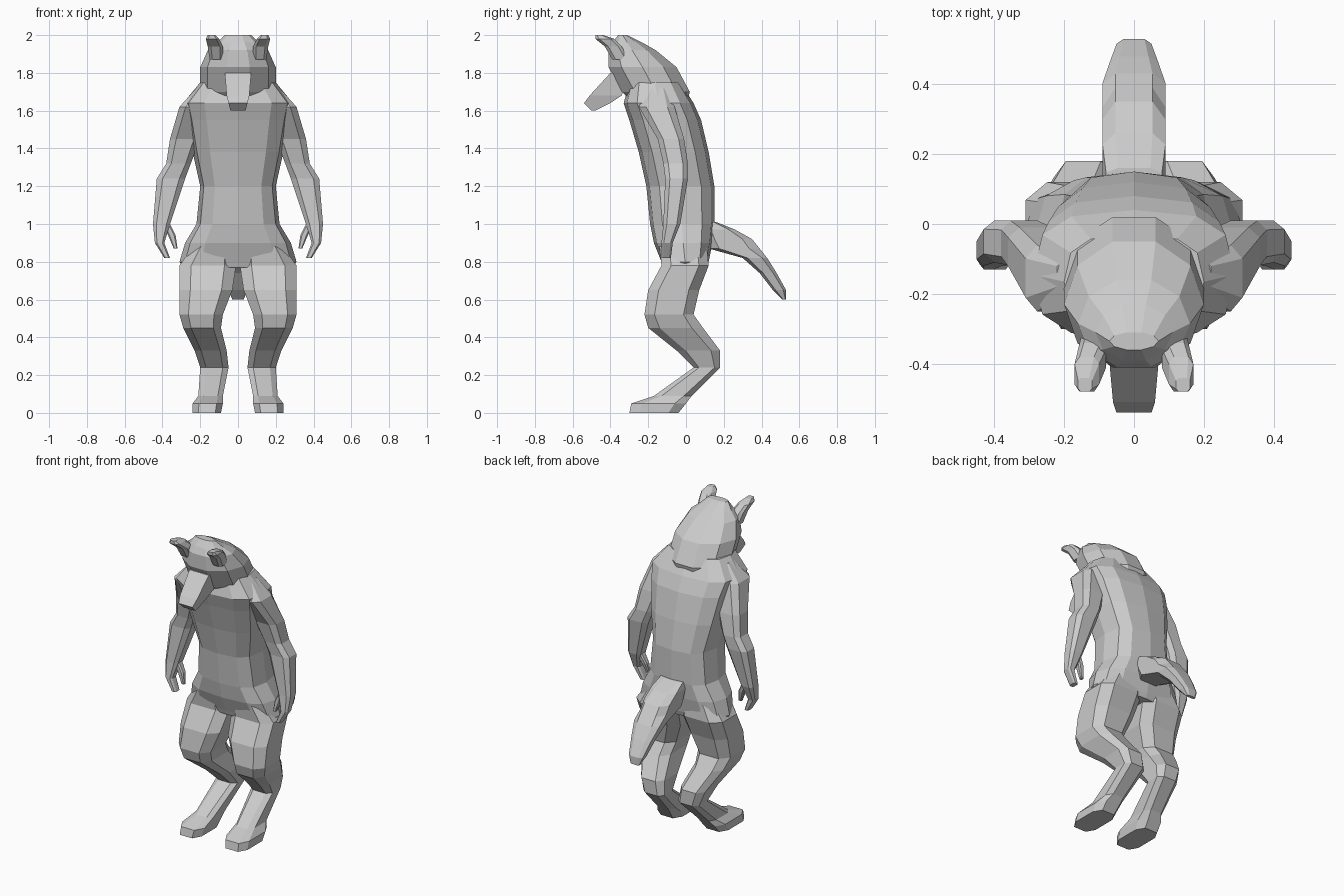
import bpy
import bmesh
import math

cube = bpy.data.objects.get("Cube")
if cube:
    bpy.data.objects.remove(cube, do_unlink=True)

# One plain grey material for the whole figure
grey = bpy.data.materials.new("plain grey")
grey.use_nodes = True
grey_colour = (0.6, 0.6, 0.6, 1)
grey.diffuse_color = grey_colour
shader = grey.node_tree.nodes["Principled BSDF"]
shader.inputs["Base Color"].default_value = grey_colour


def outline(sides, ridged=False, fullness=1):
    """Regular polygon fitted to the unit square; ridged puts a corner in front."""
    start = 0 if ridged else 0.5
    angles = [math.tau * (start + step) / sides for step in range(sides)]

    def swell(value):
        return math.copysign(abs(value) ** fullness, value)

    points = [(swell(math.sin(angle)), -swell(math.cos(angle))) for angle in angles]
    widest = max(across for across, along in points)
    deepest = max(along for across, along in points)
    return [(across / widest, along / deepest) for across, along in points]


limb_section = outline(sides=8, fullness=0.6)
skull_section = outline(sides=10)
muzzle_section = outline(sides=4)
trunk_section = outline(sides=12, ridged=True, fullness=0.7)


def loft(name, section, levels, mirror=False):
    """Skin level rings, each given as height, front, back, inner and outer edge."""
    bm = bmesh.new()
    rings = []
    for height, front, back, inner, outer in levels:
        middle, depth = (front + back) / 2, (back - front) / 2
        centre, width = (inner + outer) / 2, (outer - inner) / 2
        ring = []
        for across, along in section:
            x = centre + across * width
            y = middle + along * depth
            ring.append(bm.verts.new((-x if mirror else x, y, height)))
        rings.append(ring)

    # Walls between neighbouring rings, then the two end caps
    for lower, upper in zip(rings, rings[1:]):
        for corner in range(len(section)):
            before = corner - 1
            bm.faces.new((lower[before], lower[corner], upper[corner], upper[before]))
    bm.faces.new(rings[0])
    bm.faces.new(rings[-1])
    bmesh.ops.recalc_face_normals(bm, faces=bm.faces)

    mesh = bpy.data.meshes.new(name)
    bm.to_mesh(mesh)
    bm.free()
    mesh.materials.append(grey)
    part = bpy.data.objects.new(name, mesh)
    bpy.context.collection.objects.link(part)


def central_part(name, section, levels):
    """Part across the middle: each level is height, front, back, half width."""
    spread = [(height, front, back, -half, half) for height, front, back, half in levels]
    loft(name, section, spread)


def paired_part(name, section, levels):
    """The same part on the left and mirrored on the right."""
    loft("left_" + name, section, levels)
    loft("right_" + name, section, levels, mirror=True)


# Trunk, from the hips up to the neck
central_part("torso", trunk_section, [
    (.77, -.12, .11, .29),
    (.8, -.13, .12, .31),
    (.9, -.17, .14, .28),
    (1, -.19, .15, .22),
    (1.2, -.21, .15, .2),
    (1.38, -.25, .12, .24),
    (1.55, -.3, .08, .27),
    (1.64, -.33, .04, .29),
    (1.75, -.3, -.03, .2),
])

# Forward-leaning head with its thick neck ruff
central_part("head", skull_section, [
    (1.62, -.25, 0, .17),
    (1.7, -.34, .02, .2),
    (1.83, -.41, -.05, .2),
    (1.92, -.41, -.16, .16),
    (1.96, -.39, -.23, .11),
    (2, -.36, -.31, .07),
])

# Tapered muzzle pointing forward and down
central_part("muzzle", muzzle_section, [
    (1.8, -.4, -.3, .07),
    (1.68, -.51, -.34, .06),
    (1.64, -.54, -.4, .05),
    (1.6, -.5, -.48, .04),
])

# Ears sweeping forward
paired_part("ear", limb_section, [
    (1.87, -.39, -.3, .08, .15),
    (1.94, -.43, -.34, .08, .16),
    (1.98, -.48, -.38, .1, .17),
    (2, -.48, -.44, .12, .16),
])

# Arms from shoulder to fingertips
paired_part("arm", limb_section, [
    (1.72, -.2, -.1, .1, .22),
    (1.62, -.25, -.06, .15, .31),
    (1.45, -.15, -.01, .2, .36),
    (1.32, -.12, .01, .25, .38),
    (1.24, -.11, .01, .28, .43),
    (1, -.12, -.03, .36, .45),
    (.9, -.13, -.07, .39, .44),
    (.82, -.13, -.08, .36, .39),
])
paired_part("thumb", limb_section, [
    (1, -.1, -.05, .36, .4),
    (.94, -.1, -.06, .33, .37),
    (.87, -.1, -.08, .32, .34),
])

# Legs with forward knees, raised hocks and long feet
paired_part("leg", limb_section, [
    (.88, -.14, .11, .03, .24),
    (.78, -.13, .12, .01, .31),
    (.65, -.2, .07, .03, .31),
    (.52, -.22, .04, .08, .31),
    (.45, -.2, .09, .09, .29),
    (.33, -.05, .18, .06, .23),
    (.24, .04, .18, .05, .2),
    (.09, -.17, .03, .08, .21),
    (.05, -.29, 0, .08, .24),
    (0, -.3, -.04, .09, .24),
])

# Tail arching out and drooping
central_part("tail", limb_section, [
    (1.01, .1, .16, .08),
    (.97, .1, .26, .09),
    (.92, .1, .35, .09),
    (.87, .12, .39, .09),
    (.82, .3, .43, .09),
    (.74, .39, .48, .07),
    (.65, .46, .53, .05),
    (.6, .51, .53, .03),
])
